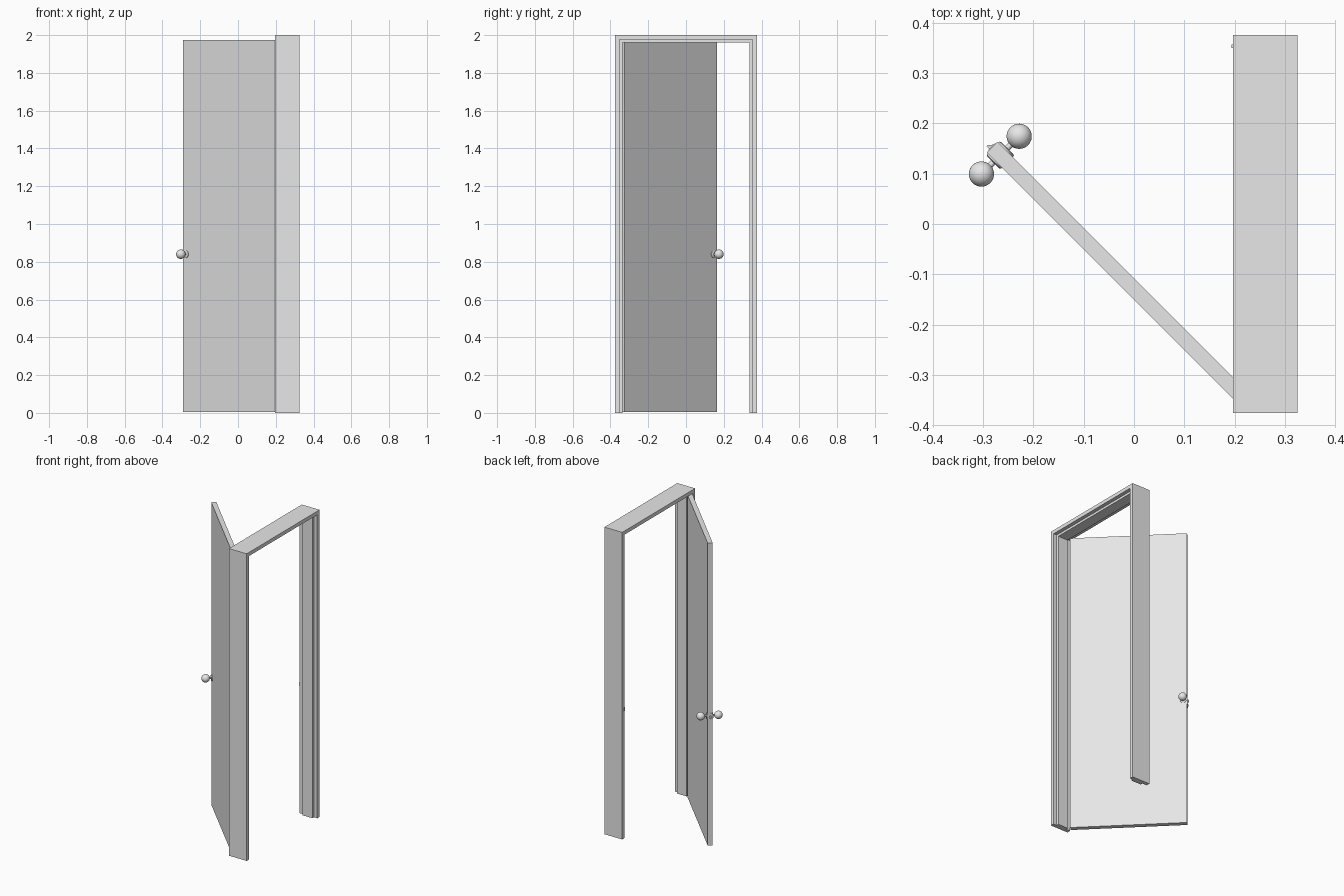
import bpy, bmesh, math
from mathutils import Matrix, Vector

cube = bpy.data.objects.get("Cube")
if cube:
    bpy.data.objects.remove(cube, do_unlink=True)

grey = bpy.data.materials.new("light grey")
grey.use_nodes = True
grey.diffuse_color = (0.8, 0.8, 0.8, 1)
grey.node_tree.nodes["Principled BSDF"].inputs["Base Color"].default_value = (0.8, 0.8, 0.8, 1)

# Open door pose: closed-door coordinates turned about the hinge edge
SWING = Matrix.Translation((0.197, -0.347, 0)) @ Matrix.Rotation(math.radians(45), 4, 'Z')
T, W, KNOB_Z = 0.03, 0.692, 0.84     # door thickness, width, handle height


def finish(name, bm, matrix=Matrix(), smooth=False):
    bmesh.ops.recalc_face_normals(bm, faces=bm.faces)
    me = bpy.data.meshes.new(name)
    bm.to_mesh(me)
    bm.free()
    me.transform(matrix)
    me.materials.append(grey)
    ob = bpy.data.objects.new(name, me)
    bpy.context.collection.objects.link(ob)
    if smooth:
        bpy.ops.object.select_all(action='DESELECT')
        ob.select_set(True)
        bpy.context.view_layer.objects.active = ob
        bpy.ops.object.shade_smooth_by_angle(angle=math.radians(35))
    return ob


def prism(name, points, offset, matrix=Matrix()):
    """Extrude a flat outline along an offset."""
    bm = bmesh.new()
    face = bm.faces.new([bm.verts.new(p) for p in points])
    new = bmesh.ops.extrude_face_region(bm, geom=[face])["geom"]
    bmesh.ops.translate(bm, vec=Vector(offset),
                        verts=[v for v in new if isinstance(v, bmesh.types.BMVert)])
    return finish(name, bm, matrix)


def box(name, lo, hi, matrix=Matrix()):
    pts = [(lo[0], lo[1], lo[2]), (hi[0], lo[1], lo[2]),
           (hi[0], hi[1], lo[2]), (lo[0], hi[1], lo[2])]
    return prism(name, pts, (0, 0, hi[2] - lo[2]), matrix)


def arch(name, x0, x1, half, top, thick):
    """Upside-down U of two uprights and a head."""
    i, t = half - thick, top - thick
    yz = [(-half, 0), (-half, top), (half, top), (half, 0),
          (i, 0), (i, t), (-i, t), (-i, 0)]
    return prism(name, [(x0, y, z) for y, z in yz], (x1 - x0, 0, 0))


def lathe(name, profile, matrix, steps=32):
    """Spin (radius, distance) points about local x."""
    bm = bmesh.new()
    vs = [bm.verts.new((d, r, 0)) for r, d in profile]
    es = [bm.edges.new(p) for p in zip(vs, vs[1:])]
    bmesh.ops.spin(bm, geom=vs + es, cent=(0, 0, 0), axis=(1, 0, 0),
                   angle=2 * math.pi, steps=steps)
    bmesh.ops.remove_doubles(bm, verts=bm.verts, dist=1e-5)
    return finish(name, bm, matrix, smooth=True)


# Frame with its door stop
arch("frame", 0.197, 0.325, 0.375, 2.0, 0.024)
arch("door_stop", 0.23, 0.301, 0.351, 1.976, 0.015)

# Door leaf
box("door_leaf", (0, 0, 0.004), (T, W, 1.973), SWING)

# Rosette, stem and ball knob on both faces
plate = [(0, 0), (0.02, 0), (0.02, 0.003), (0.017, 0.005), (0.006, 0.005)]
ball_c, ball_r, stem_r = 0.038, 0.025, 0.006
start = math.asin(stem_r / ball_r)
ball = [(ball_r * math.sin(a), ball_c - ball_r * math.cos(a))
        for a in (start + (math.pi - start) * k / 16 for k in range(17))]
for side, x, turn in (("inner", T, 0), ("outer", 0, math.pi)):
    place = SWING @ Matrix.Translation((x, W - 0.023, KNOB_Z)) @ Matrix.Rotation(turn, 4, 'Z')
    lathe(side + "_knob", plate + ball, place)

# Latch plate and bevelled bolt on the free edge
box("latch_plate", (0.005, W - 0.001, KNOB_Z - 0.025), (T - 0.005, W + 0.001, KNOB_Z + 0.025), SWING)
prism("latch_bolt", [(0.008, W, KNOB_Z - 0.008), (0.022, W, KNOB_Z - 0.008),
                     (0.011, W + 0.009, KNOB_Z - 0.008), (0.008, W + 0.009, KNOB_Z - 0.008)],
      (0, 0, 0.016), SWING)

# Strike plate on the jamb, with a small lip
box("strike_plate", (0.197, 0.3495, KNOB_Z - 0.025), (0.222, 0.352, KNOB_Z + 0.025))
box("strike_lip", (0.194, 0.3495, KNOB_Z - 0.012), (0.198, 0.356, KNOB_Z + 0.012))
